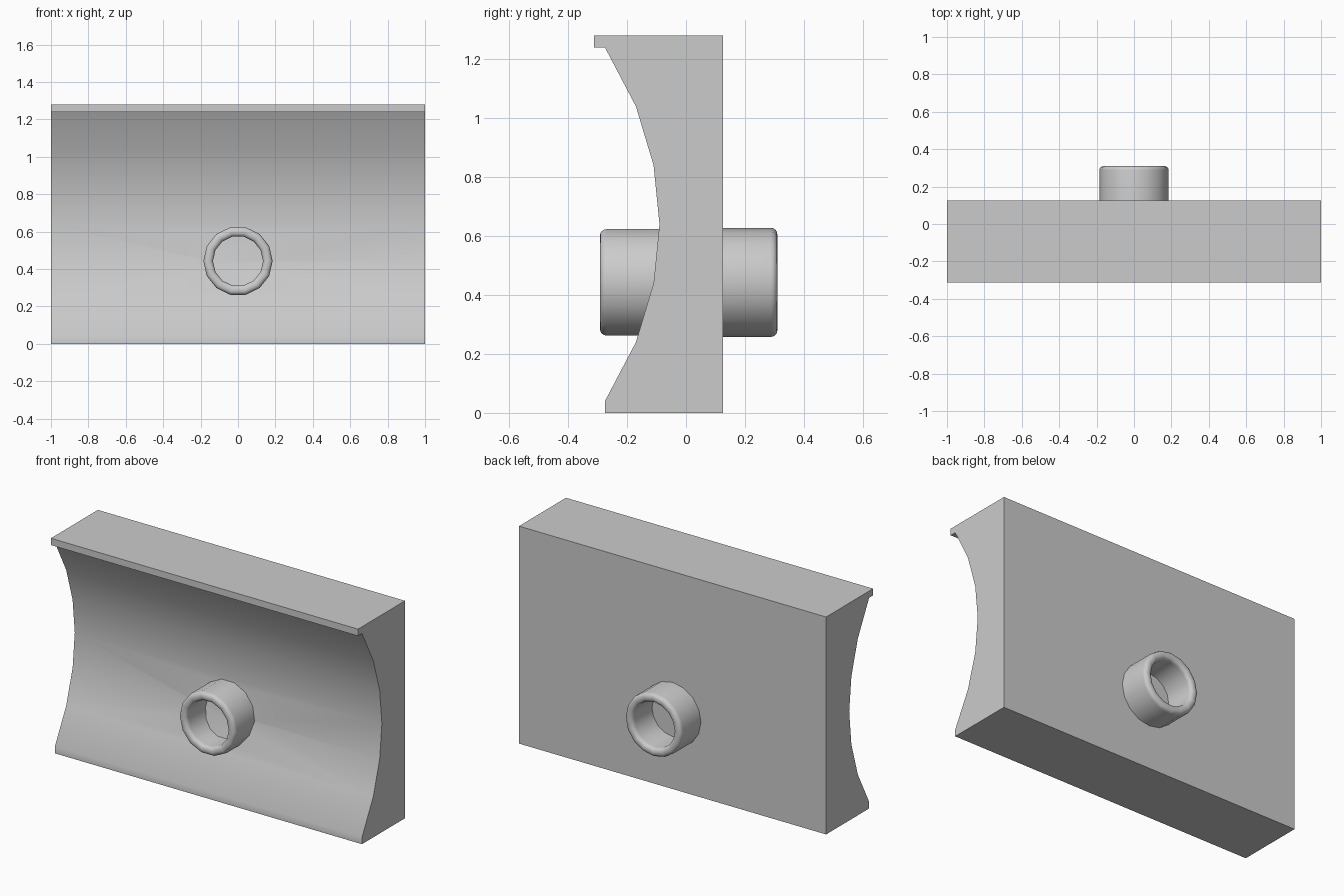
import bpy, bmesh
from math import sin, cos, pi, radians

if "Cube" in bpy.data.objects:
    bpy.data.objects.remove(bpy.data.objects["Cube"])

HOLE_Z = 0.443


def finish(name, bm, smooth=True):
    bmesh.ops.recalc_face_normals(bm, faces=bm.faces)
    mesh = bpy.data.meshes.new(name)
    bm.to_mesh(mesh)
    bm.free()
    ob = bpy.data.objects.new(name, mesh)
    bpy.context.collection.objects.link(ob)
    if smooth:
        shade(ob)
    return ob


def shade(ob):
    bpy.ops.object.select_all(action='DESELECT')
    ob.select_set(True)
    bpy.context.view_layer.objects.active = ob
    bpy.ops.object.shade_smooth_by_angle(angle=radians(30))


def lathe(name, profile, sides, smooth=True):
    """Revolve a closed (radius, y) loop about the hole axis."""
    bm = bmesh.new()
    rings = [[bm.verts.new((r * cos(2 * pi * i / sides), y,
                            HOLE_Z + r * sin(2 * pi * i / sides)))
              for r, y in profile] for i in range(sides)]
    n = len(profile)
    for i in range(sides):
        a, b = rings[i], rings[(i + 1) % sides]
        for j in range(n):
            k = (j + 1) % n
            bm.faces.new((a[j], a[k], b[k], b[j]))
    return finish(name, bm, smooth)


def tube_profile(y_root, y_end, r_out=0.185, r_in=0.134, bevel=0.022, steps=4):
    """Square root inside the wall, rounded rim at the open end."""
    d = 1 if y_end > y_root else -1
    yc = y_end - d * bevel
    pts = [(r_in, y_root), (r_out, y_root)]
    for centre, start in ((r_out - bevel, 0), (r_in + bevel, pi / 2)):
        for s in range(steps + 1):
            t = start + s * pi / 2 / steps
            pts.append((centre + bevel * cos(t), yc + d * bevel * sin(t)))
    return pts


# Wall: concave front profile with a lip along the top
section = [(0.125, 0), (-0.275, 0), (-0.275, 0.04), (-0.17, 0.24), (-0.11, 0.44),
           (-0.09, 0.64), (-0.11, 0.84), (-0.17, 1.04), (-0.275, 1.24),
           (-0.312, 1.24), (-0.312, 1.28), (0.125, 1.28)]
bm = bmesh.new()
face = bm.faces.new([bm.verts.new((-1, y, z)) for y, z in section])
ext = bmesh.ops.extrude_face_region(bm, geom=[face], use_keep_orig=True)
bmesh.ops.translate(bm, vec=(2, 0, 0),
                    verts=[g for g in ext['geom'] if isinstance(g, bmesh.types.BMVert)])
wall = finish("wall", bm, smooth=False)

# Through hole, cut slightly wider than the bore so the tubes line it
bm = bmesh.new()
bmesh.ops.create_cone(bm, cap_ends=True, segments=16, radius1=0.16, radius2=0.16, depth=1)
for v in bm.verts:
    v.co = (v.co.x, v.co.z, HOLE_Z + v.co.y)
cutter = finish("hole_cutter", bm, smooth=False)
cutter.hide_render = True
mod = wall.modifiers.new("hole", 'BOOLEAN')
mod.object, mod.operation, mod.solver = cutter, 'DIFFERENCE', 'EXACT'
bpy.context.view_layer.objects.active = wall
bpy.ops.object.modifier_apply(modifier=mod.name)
bpy.data.objects.remove(cutter)
shade(wall)

# Pipe stubs on either side, meeting inside the wall
lathe("front_pipe", tube_profile(0, -0.292), 14)
lathe("back_pipe", tube_profile(0, 0.31), 16)
